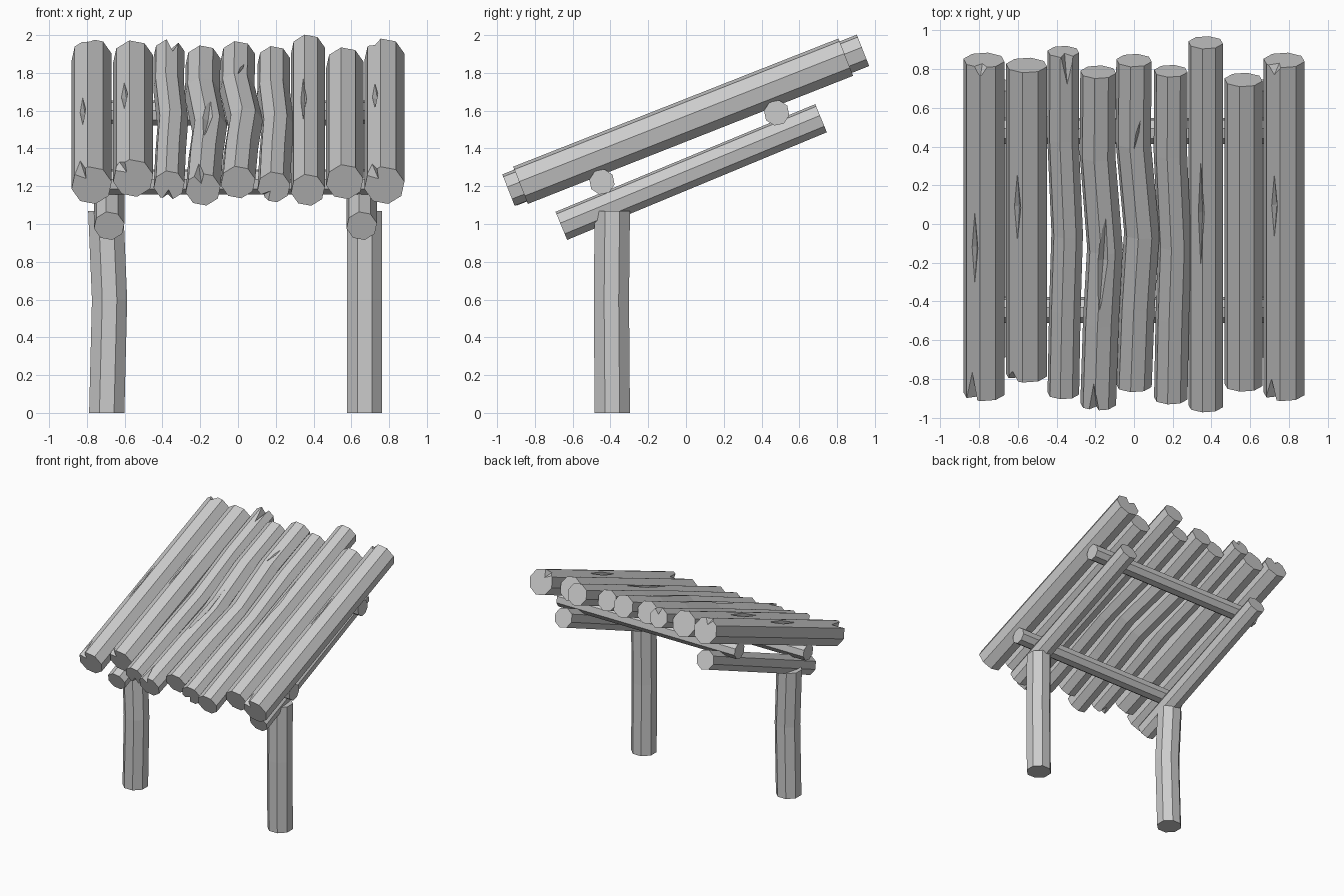
import bpy
import bmesh
from math import radians, cos, sin
from mathutils import Vector

if "Cube" in bpy.data.objects:
    bpy.data.objects.remove(bpy.data.objects["Cube"], do_unlink=True)

# One weathered wood colour
wood = bpy.data.materials.new("grey_wood")
wood.use_nodes = True
WOOD_COLOUR = (0.6, 0.6, 0.6, 1)
wood.diffuse_color = WOOD_COLOUR
wood.node_tree.nodes["Principled BSDF"].inputs["Base Color"].default_value = WOOD_COLOUR

SIDES = 8
SLOPE = 0.394
ROOF_Z = 1.55
BEND = ((0, 0), (0.25, 0.4), (0.47, 1), (0.75, -0.1), (1, 0))


def mesh_object(name, bm):
    bmesh.ops.recalc_face_normals(bm, faces=bm.faces)
    mesh = bpy.data.meshes.new(name)
    bm.to_mesh(mesh)
    bm.free()
    mesh.materials.append(wood)
    obj = bpy.data.objects.new(name, mesh)
    bpy.context.collection.objects.link(obj)
    return obj


def frame(axis):
    """Two directions across a log's axis."""
    axis = axis.normalized()
    u = Vector((0, 1, 0)) if abs(axis.x) > 0.9 else Vector((1, 0, 0))
    return u, u.cross(axis).normalized()


def log(name, points, radius, turn=11):
    """Eight-sided log through a list of centre points."""
    points = [Vector(p) for p in points]
    u, v = frame(points[-1] - points[0])
    bm = bmesh.new()
    rings = []
    for p in points:
        angles = [radians(turn + 360 * k / SIDES) for k in range(SIDES)]
        rings.append([bm.verts.new(p + radius * (u * cos(a) + v * sin(a))) for a in angles])
    for low, high in zip(rings, rings[1:]):
        for k in range(SIDES):
            n = (k + 1) % SIDES
            bm.faces.new((low[k], low[n], high[n], high[k]))
    bm.faces.new(rings[0])
    bm.faces.new(rings[-1])
    return mesh_object(name, bm)


def cut_splinter(obj, centre, radius, angle, length, width, depth, skew):
    """Carve a long diamond out of a roof log's surface."""
    axis = Vector((0, 1, SLOPE)).normalized()
    u, v = frame(axis)
    a = radians(angle)
    out = u * cos(a) + v * sin(a)
    side = v * cos(a) - u * sin(a)
    middle = centre + out * radius * 0.96
    along = axis * length + side * skew
    bm = bmesh.new()
    tips = [bm.verts.new(middle + s * along) for s in (-1, 1)]
    belt = [bm.verts.new(middle + d)
            for d in (side * width, out * depth, -side * width, -out * depth)]
    for tip in tips:
        for k in range(4):
            bm.faces.new((tip, belt[k], belt[(k + 1) % 4]))
    cutter = mesh_object("splinter_cutter", bm)
    cutter.hide_render = True
    mod = obj.modifiers.new("splinter", 'BOOLEAN')
    mod.operation = 'DIFFERENCE'
    mod.solver = 'EXACT'
    mod.object = cutter
    bpy.context.view_layer.update()
    evaluated = obj.evaluated_get(bpy.context.evaluated_depsgraph_get())
    carved = bpy.data.meshes.new_from_object(evaluated)
    obj.modifiers.clear()
    obj.data = carved
    bpy.data.objects.remove(cutter, do_unlink=True)


# Roof logs: x, radius, front y, back y, sideways bend
ROOF = (
    (-0.775, 0.108, -0.876, 0.846, 0),
    (-0.555, 0.108, -0.78, 0.82, 0),
    (-0.365, 0.083, -0.875, 0.89, 0.02),
    (-0.185, 0.094, -0.93, 0.785, 0.035),
    (0.0, 0.093, -0.835, 0.845, 0.04),
    (0.19, 0.088, -0.9, 0.79, 0.02),
    (0.37, 0.091, -0.94, 0.937, 0),
    (0.565, 0.1, -0.83, 0.745, 0),
    (0.775, 0.108, -0.876, 0.846, 0),
)
# Splits by log: angle round the log, y or end, half length, half width, skew
SPLITS = {
    0: ((118, -0.09, 0.22, 0.02, 0), (127, "front", 0.16, 0.035, 0), (100, "back", 0.05, 0.04, 0)),
    1: ((118, 0.12, 0.21, 0.022, 0), (135, "front", 0.05, 0.04, 0)),
    2: ((75, "back", 0.16, 0.035, 0), (265, "front", 0.07, 0.03, 0)),
    3: ((95, -0.16, 0.31, 0.033, -0.02), (105, "front", 0.15, 0.03, 0)),
    4: ((102, 0.5, 0.1, 0.008, -0.02),),
    5: ((230, "front", 0.06, 0.03, 0),),
    6: ((106, 0.085, 0.3, 0.018, 0),),
    8: ((120, 0.125, 0.2, 0.02, 0), (130, "front", 0.12, 0.035, 0), (120, "back", 0.05, 0.04, 0)),
}


def roof_point(x, y):
    return Vector((x, y, ROOF_Z + SLOPE * y))


for i, (x, radius, front, back, bend) in enumerate(ROOF):
    steps = BEND if bend else (BEND[0], BEND[-1])
    path = [roof_point(x + bend * b, front + (back - front) * t) for t, b in steps]
    roof_log = log(f"roof_log_{i + 1}", path, radius)
    for angle, place, length, width, skew in SPLITS.get(i, ()):
        at_end = isinstance(place, str)
        y = {"front": front, "back": back}.get(place, place)
        shift = 0 if at_end else bend * 0.9
        depth = 0.055 if at_end else 0.03
        cut_splinter(roof_log, roof_point(x + shift, y), radius, angle, length, width, depth, skew)

# Sloping rails under the roof
for side, x in (("right", -0.682), ("left", 0.655)):
    log(f"{side}_rail", [(x, -0.66, 0.99), (x, 0.715, 1.56)], 0.082)

# Cross bars between rails and roof logs
for name, y, z in (("front", -0.445, 1.223), ("back", 0.48, 1.588)):
    log(f"{name}_cross_bar", [(-0.84, y, z), (0.84, y, z)], 0.068)

# Upright posts, one of them crooked
log("right_post", [(-0.695, -0.39, 0), (-0.68, -0.395, 0.6), (-0.7, -0.39, 1.07)], 0.101, 22.5)
log("left_post", [(0.67, -0.39, 0), (0.67, -0.395, 0.6), (0.67, -0.39, 1.07)], 0.101, 22.5)
